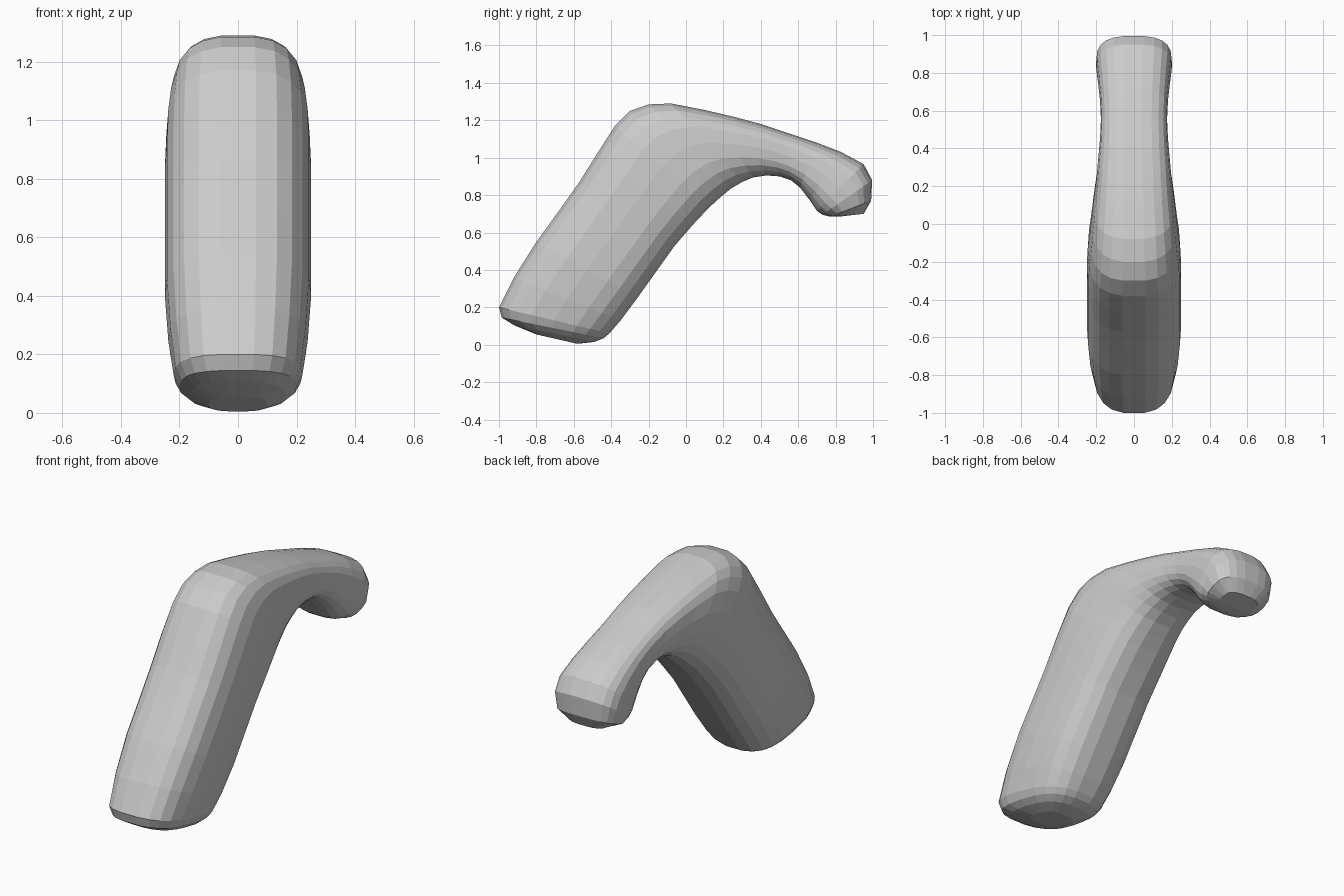
import bpy, bmesh
from math import cos, sin, pi, copysign

SIDES = 22

# Sections along the bent handle: outer edge (y, z), inner edge (y, z), half width
SECTIONS = [
    (-0.80, 0.055, -0.58, 0.005, 0.10),   # rounded base
    (-0.92, 0.105, -0.49, 0.015, 0.165),
    (-0.985, 0.145, -0.44, 0.035, 0.20),
    (-1.00, 0.20, -0.41, 0.06, 0.22),
    (-0.92, 0.36, -0.35, 0.13, 0.238),    # slanted grip
    (-0.80, 0.55, -0.26, 0.25, 0.25),
    (-0.68, 0.715, -0.16, 0.39, 0.25),
    (-0.57, 0.87, -0.06, 0.53, 0.25),
    (-0.47, 1.03, 0.04, 0.645, 0.25),
    (-0.38, 1.17, 0.12, 0.73, 0.245),     # shoulder
    (-0.30, 1.25, 0.18, 0.785, 0.235),
    (-0.20, 1.285, 0.24, 0.835, 0.225),
    (-0.08, 1.29, 0.30, 0.87, 0.215),
    (0.10, 1.255, 0.36, 0.895, 0.20),     # arm
    (0.25, 1.22, 0.43, 0.905, 0.19),
    (0.40, 1.18, 0.50, 0.90, 0.18),
    (0.55, 1.13, 0.56, 0.88, 0.175),
    (0.70, 1.08, 0.61, 0.84, 0.18),
    (0.83, 1.03, 0.66, 0.775, 0.19),      # hooked tip
    (0.95, 0.965, 0.70, 0.715, 0.20),
    (0.995, 0.88, 0.73, 0.695, 0.20),
    (0.99, 0.77, 0.77, 0.685, 0.18),
    (0.95, 0.70, 0.82, 0.685, 0.11),
]


def soft(v, n=2.8):
    """Superellipse rounding of a sine or cosine."""
    return copysign(abs(v) ** (2 / n), v)


def ring(bm, oy, oz, iy, iz, w):
    verts = []
    for k in range(SIDES):
        a = 2 * pi * (k + 0.5) / SIDES
        t = 0.5 + 0.5 * soft(cos(a)) / soft(cos(pi / SIDES))
        verts.append(bm.verts.new((w * soft(sin(a)),
                                   iy + (oy - iy) * t,
                                   iz + (oz - iz) * t)))
    return verts


# Loft the sections and close both ends
bm = bmesh.new()
rings = [ring(bm, *s) for s in SECTIONS]
for a, b in zip(rings, rings[1:]):
    for k in range(SIDES):
        n = (k + 1) % SIDES
        bm.faces.new((a[k], a[n], b[n], b[k]))
bm.faces.new(rings[0])
bm.faces.new(rings[-1])
bmesh.ops.recalc_face_normals(bm, faces=bm.faces)

mesh = bpy.data.meshes.new("bent_handle")
bm.to_mesh(mesh)
bm.free()
handle = bpy.data.objects.new("bent_handle", mesh)
bpy.context.collection.objects.link(handle)
